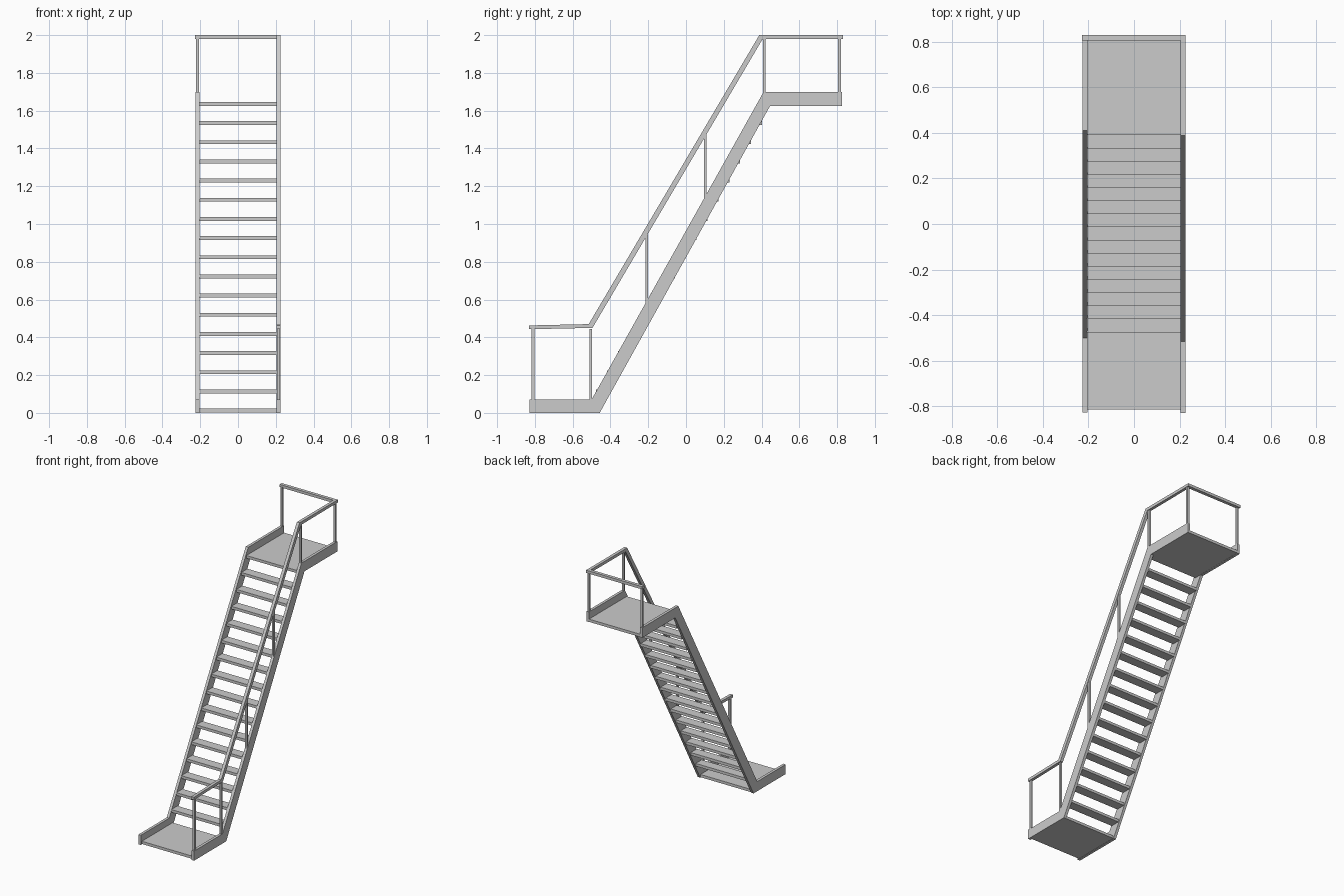
import bpy, bmesh

if "Cube" in bpy.data.objects:
    bpy.data.objects.remove(bpy.data.objects["Cube"])


def make_object(name, bm):
    bmesh.ops.recalc_face_normals(bm, faces=bm.faces)
    mesh = bpy.data.meshes.new(name)
    bm.to_mesh(mesh)
    bm.free()
    obj = bpy.data.objects.new(name, mesh)
    bpy.context.collection.objects.link(obj)
    return obj


def extrude_profile(name, points, x0, x1):
    """Extrude a closed (y, z) outline from x0 to x1."""
    bm = bmesh.new()
    face = bm.faces.new([bm.verts.new((x0, y, z)) for y, z in points])
    new = bmesh.ops.extrude_face_region(bm, geom=[face])["geom"]
    verts = [v for v in new if isinstance(v, bmesh.types.BMVert)]
    bmesh.ops.translate(bm, verts=verts, vec=(x1 - x0, 0, 0))
    return make_object(name, bm)


def box(name, x0, x1, y0, y1, z0, z1):
    return extrude_profile(name, [(y0, z0), (y1, z0), (y1, z1), (y0, z1)], x0, x1)


# Side stringers, including the platform edges
stringer = [(-0.828, 0), (-0.457, 0), (0.445, 1.625), (0.825, 1.625),
            (0.825, 1.698), (0.41, 1.698), (-0.5, 0.07), (-0.828, 0.07)]
extrude_profile("left_stringer", stringer, -0.225, -0.205)
extrude_profile("right_stringer", stringer, 0.205, 0.225)

# Platforms
box("lower_platform", -0.206, 0.206, -0.815, -0.46, 0.002, 0.022)
box("upper_platform", -0.206, 0.206, 0.39, 0.825, 1.626, 1.646)

# Treads
for k in range(1, 16):
    y = 0.39 - 0.0577 * (16 - k)
    z = 0.002 + 0.1015 * k
    box(f"tread_{k}", -0.206, 0.206, y, y + 0.07, z, z + 0.02)

# Handrail on the right side
rail = [(-0.83, 0.443), (-0.495, 0.45), (0.405, 1.978), (0.83, 1.98),
        (0.83, 2.0), (0.388, 2.0), (-0.515, 0.47), (-0.83, 0.463)]
extrude_profile("handrail", rail, 0.203, 0.225)
box("back_rail", -0.228, 0.204, 0.806, 0.83, 1.98, 2.0)

# Handrail posts: y centre, bottom, top
posts = [(-0.81, 0.06, 0.45), (-0.504, 0.05, 0.445), (-0.208, 0.57, 0.945),
         (0.102, 1.12, 1.47), (0.414, 1.68, 1.985), (0.812, 1.68, 1.985)]
for i, (y, z0, z1) in enumerate(posts):
    box(f"right_post_{i + 1}", 0.207, 0.222, y - 0.0075, y + 0.0075, z0, z1)
box("left_back_post", -0.222, -0.207, 0.8045, 0.8195, 1.68, 1.985)
